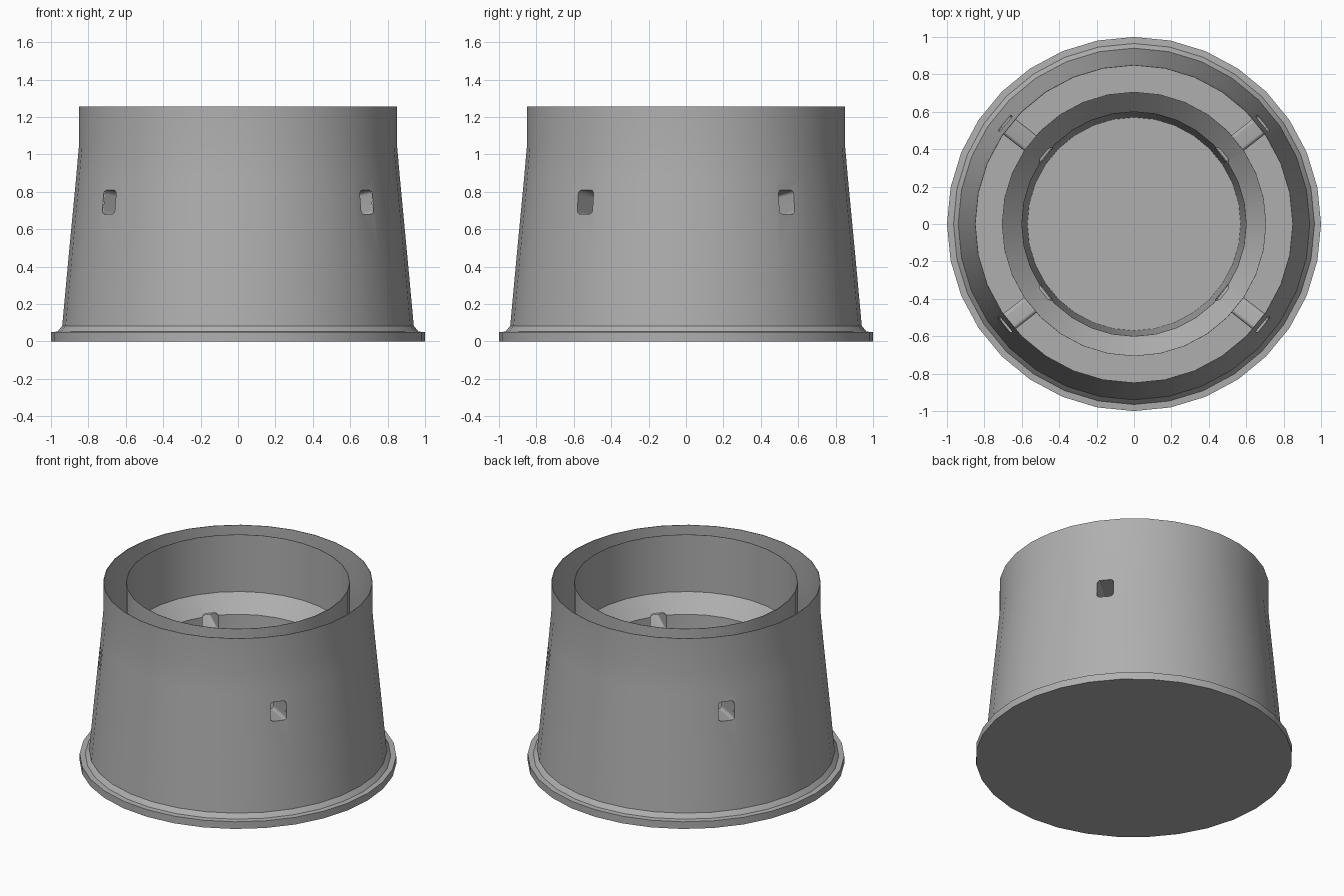
import bpy, bmesh, math
from mathutils import Vector

if "Cube" in bpy.data.objects:
    bpy.data.objects.remove(bpy.data.objects["Cube"])

SEG = 32
HOLE_ANGLE = math.radians(38)

grey = bpy.data.materials.new("dark_grey")
grey.diffuse_color = (0.43, 0.43, 0.43, 1)
grey.use_nodes = True
grey.node_tree.nodes["Principled BSDF"].inputs["Base Color"].default_value = grey.diffuse_color


def make_object(name, bm):
    bmesh.ops.recalc_face_normals(bm, faces=bm.faces)
    mesh = bpy.data.meshes.new(name)
    bm.to_mesh(mesh)
    bm.free()
    mesh.materials.append(grey)
    ob = bpy.data.objects.new(name, mesh)
    bpy.context.collection.objects.link(ob)
    return ob


def lathe(name, profile):
    """Revolve a closed (r, z) profile around z."""
    bm = bmesh.new()
    rings = []
    for r, z in profile:
        if r == 0:
            rings.append([bm.verts.new((0, 0, z))] * SEG)
        else:
            rings.append([bm.verts.new((r * math.cos(2 * math.pi * i / SEG),
                                        r * math.sin(2 * math.pi * i / SEG), z))
                          for i in range(SEG)])
    for a, b in zip(rings, rings[1:] + rings[:1]):
        for i in range(SEG):
            j = (i + 1) % SEG
            vs = list(dict.fromkeys((a[i], a[j], b[j], b[i])))
            if len(vs) > 2:
                bm.faces.new(vs)
    return make_object(name, bm)


def shell_radius(z):
    return 0.94 - (z - 0.08) * 0.09 / 0.92


def section(w, h, c, n=3):
    """Rounded rectangle outline."""
    pts = []
    for k, (sx, sy) in enumerate(((1, 1), (-1, 1), (-1, -1), (1, -1))):
        for i in range(n + 1):
            a = math.pi / 2 * (k + i / n)
            pts.append((sx * (w / 2 - c) + c * math.cos(a),
                        sy * (h / 2 - c) + c * math.sin(a)))
    return pts


def duct(bm, angle, r_in, r_out=None, caps=False):
    """Radial duct dropping slightly inward; follows the shell if r_out is None."""
    radial = Vector((math.cos(angle), math.sin(angle), 0))
    side = Vector((-math.sin(angle), math.cos(angle), 0))

    def point(r, w, h):
        z = 0.745 + (r - 0.876) * 0.17 + h
        return radial * r + side * w + Vector((0, 0, z))

    pts = section(0.105, 0.13, 0.02)
    inner = [bm.verts.new(point(r_in, w, h)) for w, h in pts]
    outer = [bm.verts.new(point(r_out or shell_radius(0.745 + h) - 0.006, w, h))
             for w, h in pts]
    for i in range(len(pts)):
        j = (i + 1) % len(pts)
        bm.faces.new((inner[i], inner[j], outer[j], outer[i]))
    if caps:
        bm.faces.new(inner)
        bm.faces.new(outer)


# Tapered outer shell with flange and closed bottom
outer_shell = lathe("outer_shell", [
    (0, 0), (1, 0), (1, 0.05), (0.965, 0.052), (0.955, 0.065), (0.94, 0.082),
    (0.905, 0.46), (0.865, 0.88), (0.851, 1.04), (0.851, 1.257),
    (0.847, 1.257), (0.847, 1.04), (0.86, 0.88), (0.9, 0.46),
    (0.935, 0.01), (0, 0.01)])

# Inner sleeve: straight collar, funnel, drafted lower wall
inner_sleeve = lathe("inner_sleeve", [
    (0.704, 1.257), (0.707, 1.257), (0.707, 0.858), (0.604, 0.747),
    (0.574, 0.005), (0.57, 0.005), (0.6, 0.75), (0.704, 0.86)])

# Four side ducts joining shell and sleeve, plus their cutter
angles = [HOLE_ANGLE, math.pi - HOLE_ANGLE, math.pi + HOLE_ANGLE, -HOLE_ANGLE]
bm, bc = bmesh.new(), bmesh.new()
for a in angles:
    duct(bm, a, 0.597)
    duct(bc, a, 0.54, 1.0, caps=True)
side_ducts = make_object("side_ducts", bm)
cutter = make_object("hole_cutter", bc)
cutter.hide_render = True

# Cut the openings
for ob in (outer_shell, inner_sleeve):
    bpy.context.view_layer.objects.active = ob
    mod = ob.modifiers.new("holes", 'BOOLEAN')
    mod.operation = 'DIFFERENCE'
    mod.solver = 'EXACT'
    mod.object = cutter
    bpy.ops.object.modifier_apply(modifier=mod.name)
bpy.data.objects.remove(cutter)

# Smooth shading, with clean normals around the openings
for ob in (outer_shell, inner_sleeve, side_ducts):
    bpy.ops.object.select_all(action='DESELECT')
    ob.select_set(True)
    bpy.context.view_layer.objects.active = ob
    bpy.ops.object.shade_smooth_by_angle(angle=math.radians(32))
    ob.modifiers.new("clean_normals", 'WEIGHTED_NORMAL').keep_sharp = True
